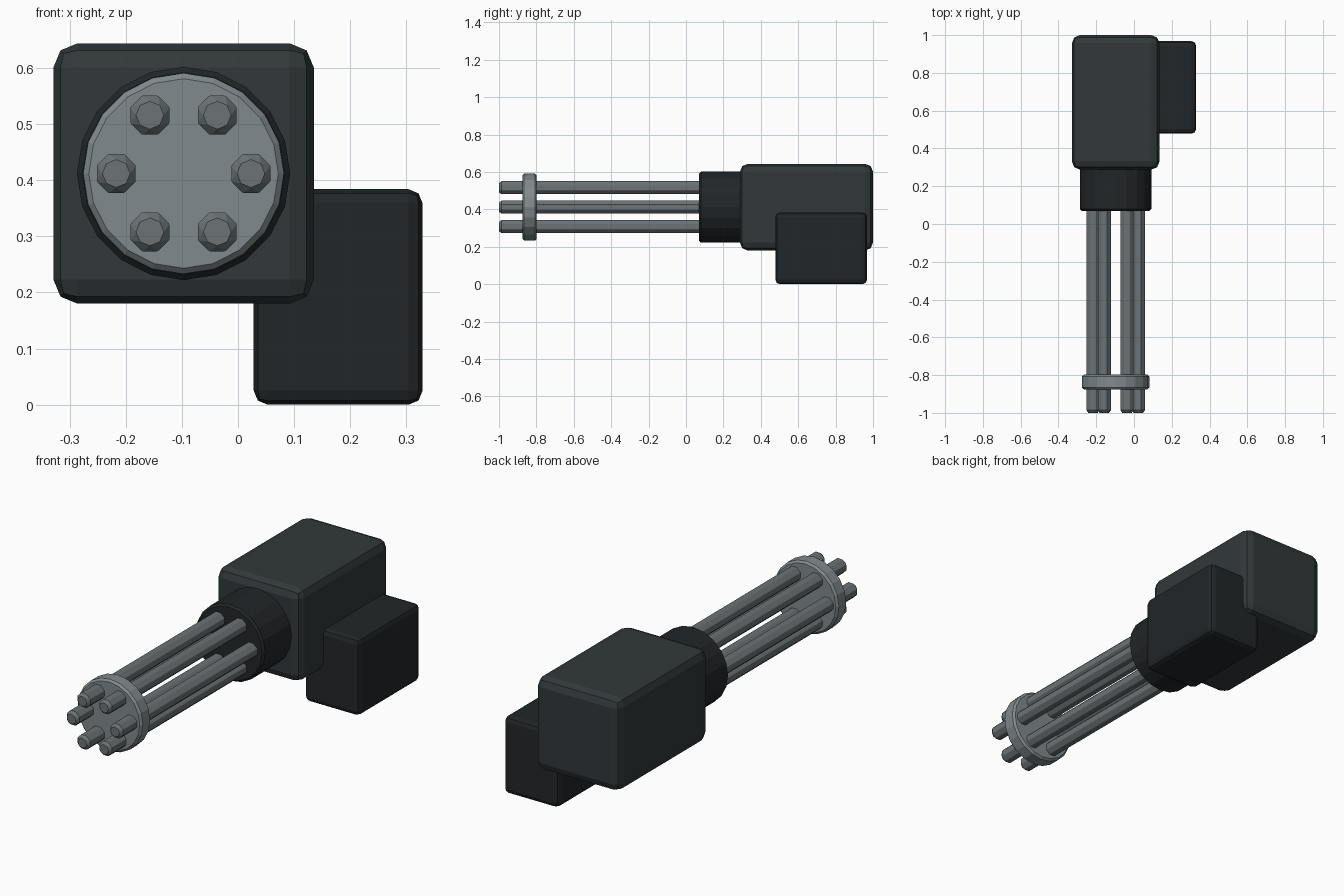
import bpy, math
from mathutils import Matrix

if "Cube" in bpy.data.objects:
    bpy.data.objects.remove(bpy.data.objects["Cube"])


def mat(name, rgb):
    m = bpy.data.materials.new(name)
    m.diffuse_color = (*rgb, 1)
    m.use_nodes = True
    m.node_tree.nodes["Principled BSDF"].inputs["Base Color"].default_value = m.diffuse_color
    return m


def finish(ob, name, material, width, segments):
    ob.name = name
    ob.data.materials.append(material)
    b = ob.modifiers.new("bevel", 'BEVEL')
    b.width = width
    b.segments = segments
    b.limit_method = 'ANGLE'
    b.angle_limit = math.radians(30)
    return ob


def box(name, x, y, z, material, width):
    bpy.ops.mesh.primitive_cube_add(size=1)
    ob = bpy.context.object
    size = [b - a for a, b in (x, y, z)]
    ob.data.transform(Matrix.Diagonal((*size, 1)))
    ob.location = [(a + b) / 2 for a, b in (x, y, z)]
    return finish(ob, name, material, width, 2)


def rod(name, x, z, y0, y1, radius, sides, material, width, segments=1):
    bpy.ops.mesh.primitive_cylinder_add(vertices=sides, radius=radius, depth=y1 - y0)
    ob = bpy.context.object
    ob.data.transform(Matrix.Rotation(math.pi / 2, 4, 'X'))
    ob.location = (x, (y0 + y1) / 2, z)
    return finish(ob, name, material, width, segments)


housing = mat("housing_dark", (0.032, 0.039, 0.042))
black = mat("near_black", (0.016, 0.019, 0.021))
steel = mat("barrel_steel", (0.15, 0.17, 0.177))
light = mat("clamp_steel", (0.22, 0.255, 0.27))

CX, CZ = -0.097, 0.412

# Motor housing and side magazine
box("motor_housing", (-0.329, 0.135), (0.288, 1.0), (0.18, 0.644), housing, 0.043)
box("ammo_box", (0.028, 0.329), (0.478, 0.968), (0.0, 0.384), black, 0.025)

# Collar and barrel clamp disc
rod("barrel_collar", CX, CZ, 0.07, 0.31, 0.19, 20, black, 0.01)
rod("barrel_clamp", CX, CZ, -0.875, -0.798, 0.179, 20, light, 0.01)

# Ring of six barrels
for i in range(6):
    a = i * math.pi / 3
    rod(f"barrel_{i + 1}", CX + 0.12 * math.cos(a), CZ + 0.12 * math.sin(a),
        -1.0, 0.15, 0.04, 8, steel, 0.014)
